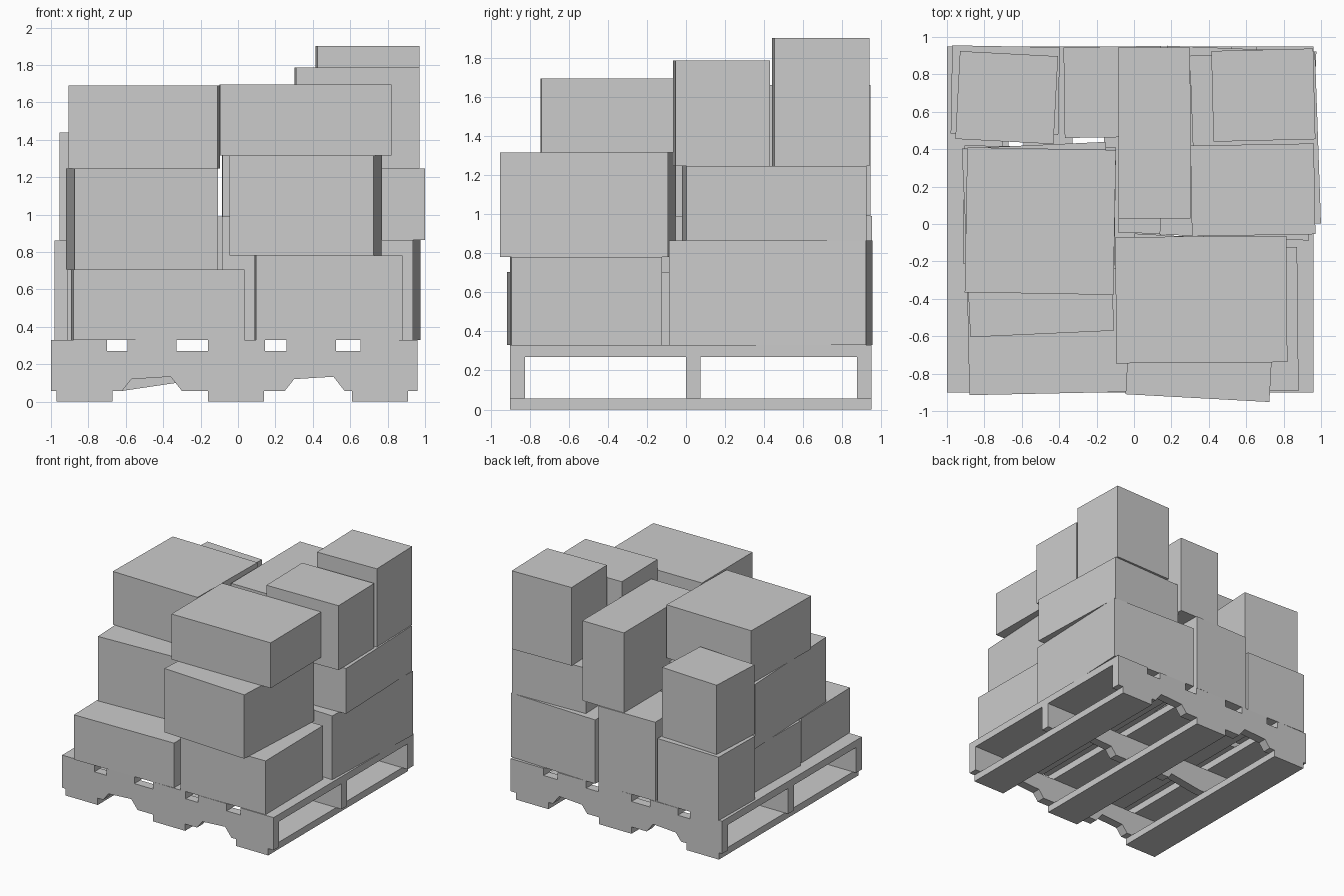
import bpy
import bmesh
from math import radians
from mathutils import Matrix

cube = bpy.data.objects.get("Cube")
if cube:
    bpy.data.objects.remove(cube, do_unlink=True)

# One plain grey for everything
grey = bpy.data.materials.new("plain grey")
grey.use_nodes = True
colour = (0.6, 0.6, 0.6, 1)
grey.diffuse_color = colour
grey.node_tree.nodes["Principled BSDF"].inputs["Base Color"].default_value = colour


def add_object(name, bm):
    bmesh.ops.recalc_face_normals(bm, faces=bm.faces)
    mesh = bpy.data.meshes.new(name)
    bm.to_mesh(mesh)
    bm.free()
    mesh.materials.append(grey)
    obj = bpy.data.objects.new(name, mesh)
    bpy.context.collection.objects.link(obj)
    return obj


def box(name, x, y, width, depth, bottom, top, yaw=0):
    """Box placed by its front left-hand corner and turned about it."""
    bm = bmesh.new()
    bmesh.ops.create_cube(bm, size=1)
    bmesh.ops.translate(bm, verts=bm.verts, vec=(0.5, 0.5, 0.5))
    bmesh.ops.scale(bm, verts=bm.verts, vec=(width, depth, top - bottom))
    obj = add_object(name, bm)
    obj.matrix_world = Matrix.Translation((x, y, bottom)) @ Matrix.Rotation(radians(yaw), 4, "Z")
    return obj


def stringer(name, y, thickness, notches):
    """Long pallet beam with notches along its lower edge."""
    outline = [(-1, 0.27), (-1, 0.057)] + notches + [(0.96, 0.057), (0.96, 0.27)]
    bm = bmesh.new()
    face = bm.faces.new([bm.verts.new((x, y, z)) for x, z in outline])
    extruded = bmesh.ops.extrude_face_region(bm, geom=[face])["geom"]
    verts = [v for v in extruded if isinstance(v, bmesh.types.BMVert)]
    bmesh.ops.translate(bm, verts=verts, vec=(0, thickness, 0))
    add_object(name, bm)


# Pallet
FRONT, BACK = -0.90, 0.95
LENGTH = BACK - FRONT


def notch(x):
    return [(x, 0.057), (x + 0.05, 0.12), (x + 0.26, 0.133), (x + 0.32, 0.057)]


left_notch, right_notch = notch(-0.62), notch(0.25)
crushed_notch = [(-0.62, 0.057), (-0.33, 0.10), (-0.30, 0.057)]
stringer("front_stringer", FRONT, 0.075, left_notch + right_notch)
stringer("middle_stringer", 0.0, 0.075, crushed_notch + right_notch)
stringer("back_stringer", BACK - 0.075, 0.075, left_notch + right_notch)

for i, (x0, x1) in enumerate([(-1, -0.70), (-0.59, -0.33), (-0.16, 0.145), (0.26, 0.525), (0.655, 0.96)]):
    box(f"deck_board_{i + 1}", x0, FRONT, x1 - x0, LENGTH, 0.27, 0.33)
for i, x0 in enumerate([-0.97, -0.16, 0.61]):
    box(f"bottom_board_{i + 1}", x0, FRONT, 0.30, LENGTH, 0, 0.057)

# Bottom layer of cartons
box("bottom_front_right_carton", -0.88, -0.915, 0.915, 0.66, 0.33, 0.705, 1.2)
box("bottom_front_left_carton", 0.095, -0.90, 0.785, 0.77, 0.33, 0.78, 0.6)
box("bottom_side_carton", -0.915, -0.21, 0.81, 0.63, 0.33, 0.705, -0.8)
box("bottom_back_right_carton", -0.98, 0.485, 0.575, 0.47, 0.33, 0.86, -1)
box("bottom_back_middle_carton", -0.37, 0.46, 0.52, 0.485, 0.33, 0.99, 0.8)
box("bottom_centre_carton", -0.085, -0.045, 0.225, 0.49, 0.33, 0.99, -2)
box("bottom_back_left_carton", 0.135, -0.056, 0.80, 1.01, 0.33, 0.865, -2.3)

# Middle layer of cartons
box("middle_right_carton", -0.875, -0.605, 0.77, 1.01, 0.705, 1.245, 2.6)
box("middle_front_carton", -0.045, -0.91, 0.77, 0.86, 0.78, 1.315, -3.1)
box("middle_back_right_carton", -0.955, 0.455, 0.525, 0.47, 0.86, 1.44, -3)
box("middle_back_left_carton", 0.33, -0.02, 0.67, 0.92, 0.865, 1.245, 2)

# Top layer of cartons
box("top_right_carton", -0.905, -0.365, 0.795, 0.775, 1.245, 1.69, -1)
box("top_front_carton", -0.095, -0.745, 0.915, 0.675, 1.315, 1.695, 0.4)
box("top_narrow_carton", -0.083, 0.028, 0.385, 0.915, 0.99, 1.66, 0.1)
box("top_side_carton", 0.31, -0.066, 0.66, 0.485, 1.245, 1.785, 1)
box("top_back_left_carton", 0.425, 0.44, 0.545, 0.485, 1.245, 1.90, 1.4)
